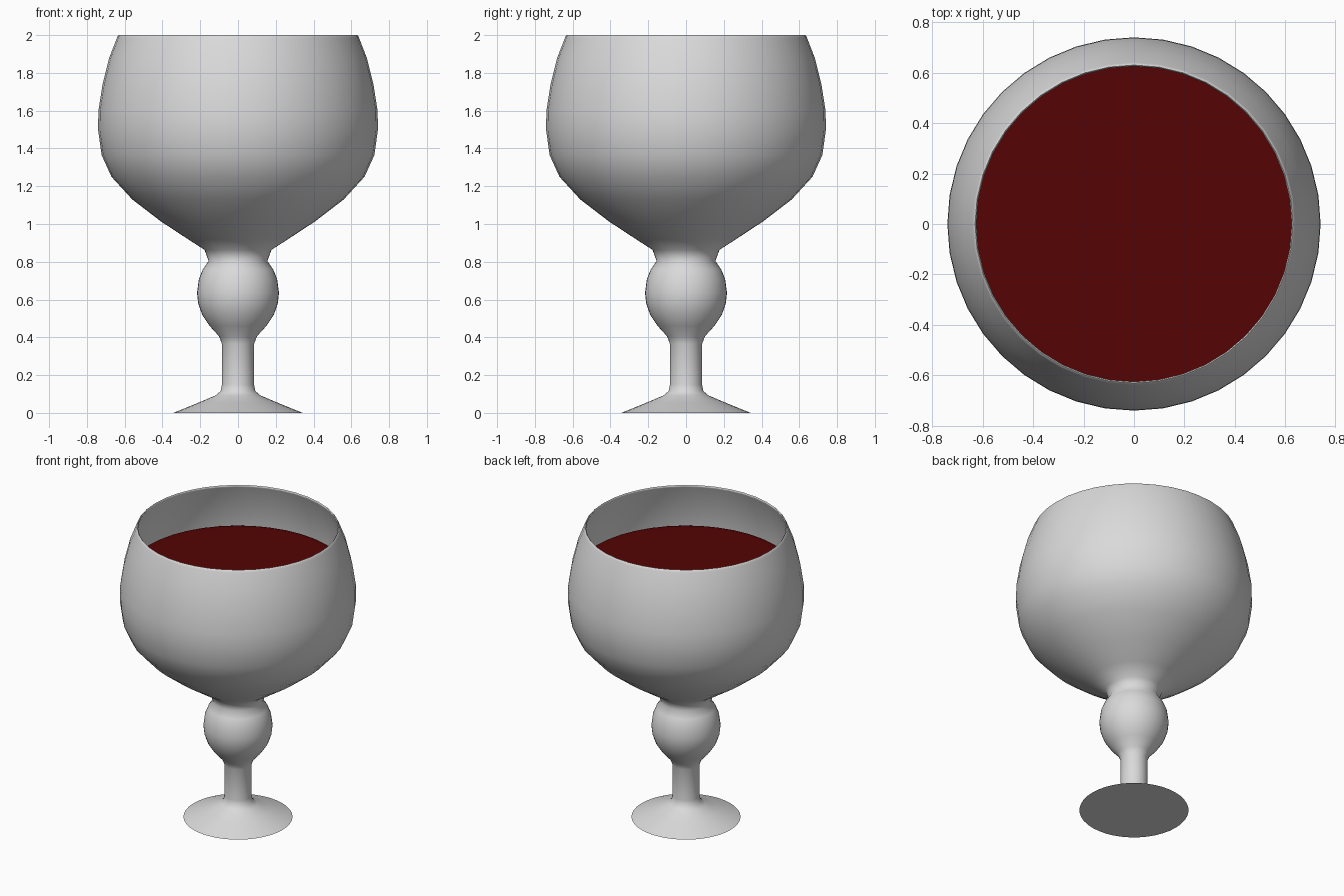
import bpy, bmesh, math

if "Cube" in bpy.data.objects:
    bpy.data.objects.remove(bpy.data.objects["Cube"])

SEGMENTS = 40


def material(name, rgb):
    m = bpy.data.materials.new(name)
    m.diffuse_color = (*rgb, 1.0)
    m.use_nodes = True
    m.node_tree.nodes["Principled BSDF"].inputs["Base Color"].default_value = m.diffuse_color
    return m


def lathe(name, profile, mat, angle):
    """Spin an (r, z) profile about z; r = 0 points become poles."""
    bm = bmesh.new()
    rings = []
    for r, z in profile:
        n = 1 if r == 0 else SEGMENTS
        rings.append([bm.verts.new((r * math.cos(2 * math.pi * i / SEGMENTS),
                                    r * math.sin(2 * math.pi * i / SEGMENTS), z))
                      for i in range(n)])
    for a, b in zip(rings, rings[1:]):
        for i in range(SEGMENTS):
            j = (i + 1) % SEGMENTS
            quad = [a[i % len(a)], a[j % len(a)], b[j % len(b)], b[i % len(b)]]
            bm.faces.new(list(dict.fromkeys(quad)))
    bmesh.ops.recalc_face_normals(bm, faces=bm.faces)
    mesh = bpy.data.meshes.new(name)
    bm.to_mesh(mesh)
    bm.free()
    mesh.materials.append(mat)
    ob = bpy.data.objects.new(name, mesh)
    bpy.context.collection.objects.link(ob)
    bpy.ops.object.select_all(action='DESELECT')
    ob.select_set(True)
    bpy.context.view_layer.objects.active = ob
    bpy.ops.object.shade_smooth_by_angle(angle=math.radians(angle))
    return ob


grey = material("pale grey glass", (0.7, 0.7, 0.7))
red = material("dark red wine", (0.09, 0.001, 0.001))

# Foot, stem and bulb
base = [(0, 0), (0.342, 0), (0.2, 0.058), (0.12, 0.092),
        (0.092, 0.115), (0.085, 0.15), (0.085, 0.365), (0.1, 0.405), (0.15, 0.46),
        (0.19, 0.52), (0.211, 0.58), (0.217, 0.635), (0.207, 0.71),
        (0.186, 0.76), (0.156, 0.805)]
# Bowl outside
bowl = [(0.177, 0.863), (0.27, 0.923), (0.41, 1.015), (0.56, 1.13), (0.67, 1.25),
        (0.722, 1.365), (0.741, 1.5), (0.739, 1.6), (0.717, 1.74), (0.682, 1.88),
        (0.641, 1.985), (0.637, 1.995)]
# Bowl inside, a thin wall in from the outside, meeting it in a rounded rim
inside = [(r - 0.011, z + (0.012 if z < 1.3 else 0)) for r, z in bowl]
lathe("goblet", base + bowl + [(0.631, 2.0)] + inside[::-1] + [(0, 0.875)], grey, 75)

# Wine filling the bowl up to its level, with a rounded edge
level = 1.70
fill = [(r - 0.002, z + 0.002) for r, z in inside if z < 1.62]
lathe("wine", [(0, 0.879)] + fill + [(0.708, 1.665), (0.698, 1.682),
      (0.682, 1.695), (0.66, level), (0.62, level), (0, level)], red, 75)
